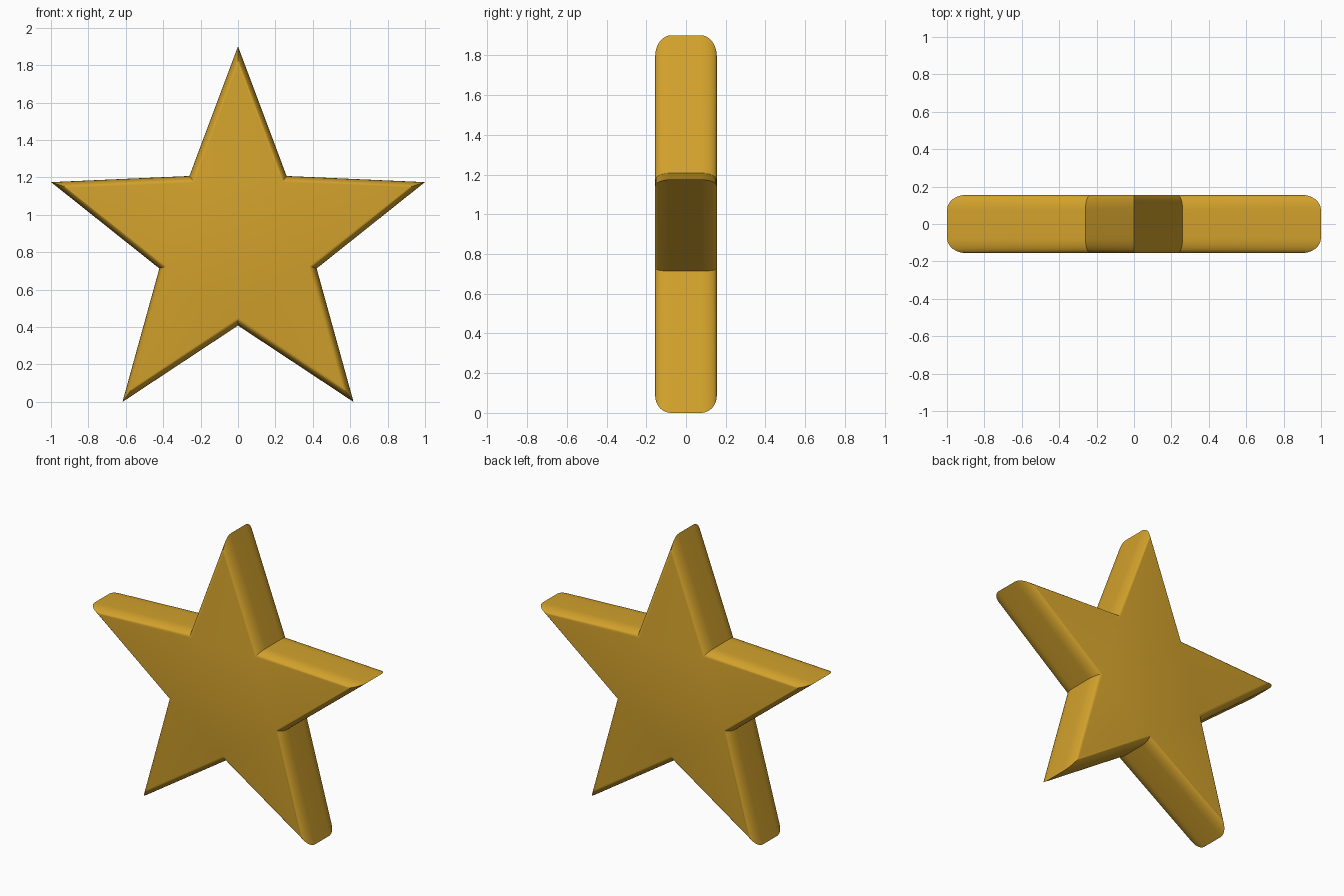
import bpy, bmesh, math

if "Cube" in bpy.data.objects:
    bpy.data.objects.remove(bpy.data.objects["Cube"])

R_OUT, R_IN, CZ = 1.051, 0.442, 0.85   # tip radius, notch radius, centre height
HALF, RIM, INSET = 0.155, 0.08, 0.10   # half thickness, rounding depth, inset at tips
STEPS = 8

# Rounded rim profile: (y, scale of the star outline)
front = []
for i in range(STEPS + 1):
    a = math.pi / 2 * i / STEPS
    front.append((-HALF + RIM * (1 - math.sin(a)), 1 - INSET * (1 - math.cos(a))))
front.reverse()                        # from front face to side wall
if front[0][0] > front[-1][0]:
    front.reverse()
profile = front + [(-y, s) for y, s in reversed(front)]

# Star body: stacked star outlines, bridged and capped
bm = bmesh.new()
rings = []
for y, s in profile:
    ring = []
    for k in range(10):
        r = s * (R_IN if k % 2 else R_OUT)
        a = k * math.pi / 5
        ring.append(bm.verts.new((r * math.sin(a), y, CZ + r * math.cos(a))))
    rings.append(ring)
for a, b in zip(rings, rings[1:]):
    for k in range(10):
        n = (k + 1) % 10
        bm.faces.new((a[k], a[n], b[n], b[k]))
bm.faces.new(rings[0])
bm.faces.new(rings[-1])
bmesh.ops.recalc_face_normals(bm, faces=bm.faces)

mesh = bpy.data.meshes.new("star")
bm.to_mesh(mesh)
bm.free()
star = bpy.data.objects.new("star", mesh)
bpy.context.collection.objects.link(star)

# Gold colour
gold = bpy.data.materials.new("gold")
gold.diffuse_color = (0.65, 0.36, 0.025, 1)
gold.use_nodes = True
gold.node_tree.nodes["Principled BSDF"].inputs["Base Color"].default_value = gold.diffuse_color
mesh.materials.append(gold)

# Smooth rim, crisp tips and notches
bpy.context.view_layer.objects.active = star
star.select_set(True)
bpy.ops.object.shade_smooth_by_angle(angle=math.radians(30))
